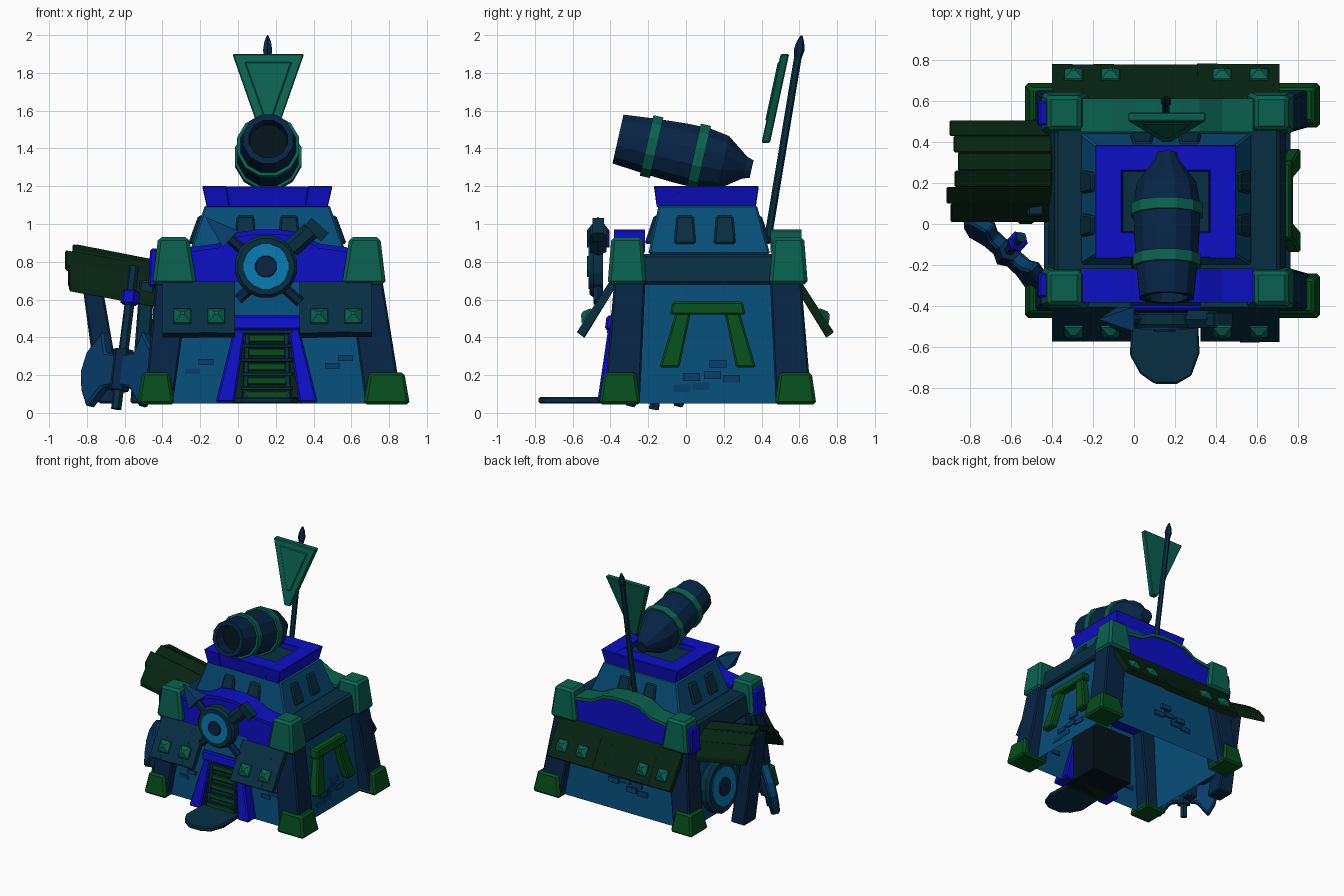
import bpy, bmesh, math, random
from mathutils import Vector, Matrix

if "Cube" in bpy.data.objects:
    bpy.data.objects.remove(bpy.data.objects["Cube"])
random.seed(4)

def mat(name, r, g, b):
    m = bpy.data.materials.new(name)
    m.diffuse_color = (r, g, b, 1)
    m.use_nodes = True
    m.node_tree.nodes["Principled BSDF"].inputs["Base Color"].default_value = m.diffuse_color
    return m
WALL = mat("wall", .002, .075, .19)
DARK = mat("dark_teal", .002, .028, .055)
NAVY = mat("navy", .002, .018, .06)
BLUE = mat("blue", .004, .005, .56)
JADE = mat("jade", .003, .12, .08)
GREEN = mat("green", .002, .075, .012)
ROOF = mat("roof", .002, .018, .006)
SKY = mat("bright_blue", .003, .2, .45)
STEEL = mat("steel", .002, .045, .14)
BLACK = mat("shadow", .001, .006, .01)

def mk(name, verts, faces, m, bevel=0):
    me = bpy.data.meshes.new(name)
    me.from_pydata([tuple(v) for v in verts], [], faces)
    bm = bmesh.new(); bm.from_mesh(me)
    bmesh.ops.recalc_face_normals(bm, faces=bm.faces)
    bm.to_mesh(me); bm.free()
    me.materials.append(m)
    ob = bpy.data.objects.new(name, me)
    bpy.context.collection.objects.link(ob)
    if bevel:
        b = ob.modifiers.new("bevel", 'BEVEL')
        b.width = bevel; b.segments = 1; b.limit_method = 'ANGLE'
    return ob

def loft(name, a, b, m, bevel=0, caps=True):
    """Solid (or open tube) between two matching point loops."""
    n = len(a)
    faces = [list(range(n)), list(range(n, 2 * n))] if caps else []
    faces += [(i, (i + 1) % n, n + (i + 1) % n, n + i) for i in range(n)]
    return mk(name, list(a) + list(b), faces, m, bevel)

def block(name, bot, top, z0, z1, m, bevel=.01, caps=True):
    """Tapered box; bot and top are (x0, x1, y0, y1)."""
    r = lambda q, z: [(q[0], q[2], z), (q[1], q[2], z), (q[1], q[3], z), (q[0], q[3], z)]
    return loft(name, r(bot, z0), r(top, z1), m, bevel, caps)

def prism(name, pts, axis, d0, d1, m, bevel=0):
    f = {'x': lambda p, d: (d, p[0], p[1]), 'y': lambda p, d: (p[0], d, p[1]), 'z': lambda p, d: (p[0], p[1], d)}[axis]
    return loft(name, [f(p, d0) for p in pts], [f(p, d1) for p in pts], m, bevel)

def lathe(name, prof, origin, direction, n, m):
    """Revolve (distance, radius) pairs round a direction."""
    q = Vector(direction).to_track_quat('Z', 'Y')
    ph = math.pi / n
    vs = [Vector(origin) + q @ Vector((r * math.cos(ph + i * math.tau / n), r * math.sin(ph + i * math.tau / n), t))
          for t, r in prof for i in range(n)]
    k = len(prof)
    faces = [(j * n + i, j * n + (i + 1) % n, (j + 1) * n + (i + 1) % n, (j + 1) * n + i)
             for j in range(k - 1) for i in range(n)]
    faces += [list(range(n)), list(range((k - 1) * n, k * n))]
    return mk(name, vs, faces, m)

def rod(name, p0, p1, r, n, m, r2=None):
    d = Vector(p1) - Vector(p0)
    return lathe(name, [(0, r), (d.length, r if r2 is None else r2)], p0, d, n, m)

CX, CY = .16, .115

# Main body (open underneath), ledge and upper tower
block("body", (-.44, .765, -.37, .60), (-.38, .70, -.31, .55), .05, .70, WALL, 0, False)
block("ledge", (-.42, .745, -.31, .58), (-.385, .71, -.28, .53), .68, .84, DARK, .015)
block("tower", (-.26, .575, -.20, .445), (-.175, .485, -.145, .375), .84, 1.10, WALL)
block("door_tunnel", (-.03, .34, -.40, -.08), (-.03, .34, -.38, -.08), .05, .46, BLACK, 0)

# Blue crown with sunken floor
for s in (-1, 1):
    block("crown_side", (CX - .005 + s * .32, CX - .005 + s * .2, -.155, .37),
          (CX - .005 + s * .345, CX - .005 + s * .215, -.17, .385), 1.09, 1.20, BLUE, .004)
    block("crown_end", (-.165, .475, CY - .005 + s * .26, CY - .005 + s * .14),
          (-.185, .5, CY - .005 + s * .275, CY - .005 + s * .15), 1.09, 1.199, BLUE, .004)
block("crown_floor", (-.07, .39, -.05, .27), (-.07, .39, -.05, .27), 1.08, 1.16, DARK, 0)

# Tower window panels
for s in (-1, 1):
    for o in (-.105, .105):
        X, Y = CX - .005, CY - .015
        block("side_window", (X + s * .34, X + s * .42, Y + o - .058, Y + o + .058),
              (X + s * .3, X + s * .365, Y + o - .045, Y + o + .045), .895, 1.045, DARK)
        block("end_window", (X + o * 1.1 - .058, X + o * 1.1 + .058, CY + s * .27, CY + s * .335),
              (X + o * 1.1 - .045, X + o * 1.1 + .045, CY + s * .23, CY + s * .285), .895, 1.045, DARK)

# Corner pillars with feet and caps
for sx in (-1, 1):
    for sy in (-1, 1):
        w = .045 * (sx > 0)
        fx = lambda a, b: (CX + .005 + sx * a, CX + .005 + sx * b)
        fy = lambda a, b: (.115 + sy * a, .115 + sy * b)
        block("corner_pillar", fx(.51, .66 + w) + fy(.36, .55), fx(.42, .60) + fy(.33, .495), .05, .70, NAVY)
        block("pillar_foot", fx(.50, .70 + w) + fy(.355, .575), fx(.53, .67 + w) + fy(.38, .55), .045, .215, GREEN, .015)
        block("pillar_cap", fx(.385, .618) + fy(.325, .53), fx(.425, .588) + fy(.345, .51), .68, .93, JADE, .018)
for y in (-.36, .48):
    block("blue_side_block", (-.475, -.40, y, y + .12), (-.465, -.40, y, y + .12), .67, .87, BLUE)

# Arched parapets front and back, each with a rim
half = [(.42, .85), (.27, .87), (.16, .93), (.06, .945)]
arch = [(CX - x, z) for x, z in half] + [(CX + x, z) for x, z in reversed(half)]
rim = arch + [(x, z + .026) for x, z in reversed(arch)]
for nm, y0, y1, rm in (("front", -.37, -.23, BLUE), ("back", .46, .60, JADE)):
    prism(nm + "_parapet", [(CX - .42, .67)] + arch + [(CX + .42, .67)], 'y', y0, y1, BLUE)
    prism(nm + "_parapet_rim", rim, 'y', y0 - .012, y1 + .012, rm)

# Plank awnings with studs
def awning(name, x0, x1, s, y, n, m):
    w = (x1 - x0) / n
    for i in range(n):
        j = random.uniform(-.003, .003)
        pts = [(y - s * .035, .67), (y, .695), (y + s * (.17 + j), .425 + j), (y + s * (.135 + j), .40 + j)]
        prism(name + "_plank", pts, 'x', x0 + i * w, x0 + (i + 1) * w, m)
awning("front_left_awning", -.40, -.015, -1, -.405, 4, DARK)
awning("front_right_awning", .325, .71, -1, -.405, 4, DARK)
awning("back_awning", -.40, .71, 1, .61, 11, ROOF)
for s, y in ((-1, -.512), (1, .717)):
    for x in (-.295, -.115, .43, .61):
        lathe("awning_stud", [(0, .068), (.02, .062), (.045, .015)], (x, y, .505), (0, s * .85, .53), 4, JADE)

# Doorway: lintel, leaning jambs, slatted door and door step
block("lintel_wall", (-.03, .34, -.40, -.3), (-.03, .34, -.37, -.3), .5, .69, WALL, 0)
block("door_header", (-.03, .34, -.43, -.3), (-.03, .34, -.42, -.3), .44, .515, BLUE)
block("door_panel", (-.02, .33, -.42, -.3), (.02, .29, -.39, -.3), .05, .45, ROOF, 0)
for s in (-1, 1):
    block("door_jamb", (.152 + s * .17, .152 + s * .27, -.47, -.32), (.152 + s * .11, .152 + s * .17, -.41, -.32), .055, .46, BLUE)
    block("door_rail", (.152 + s * .10, .152 + s * .13, -.45, -.38), (.152 + s * .09, .152 + s * .115, -.41, -.36), .055, .42, DARK, .004)
for i in range(5):
    z, y = .075 + i * .075, -.445 + i * .009
    block("door_slat", (.03, .275, y, y + .05), (.035, .27, y, y + .05), z, z + .04, GREEN, .005)
    block("door_rung", (.015, .29, y - .008, y + .04), (.015, .29, y - .008, y + .04), z + .045, z + .064, DARK, .004)
prism("door_step", [(-.01, -.42), (-.02, -.64), (.03, -.73), (.1, -.78), (.21, -.78), (.28, -.74), (.32, -.63), (.31, -.42)],
      'z', .05, .085, DARK, .008)

# Round target shields: front emblem and the one on the left wall
def shield(name, o, d, r):
    lathe(name + "_rim", [(0, r), (.05, r), (.07, r * .9)], o, d, 16, DARK)
    lathe(name + "_band", [(.06, r * .74), (.075, r * .72)], o, d, 16, SKY)
    lathe(name + "_boss", [(.07, r * .36), (.085, r * .33)], o, d, 12, NAVY)
shield("front_shield", (.148, -.44, .775), (0, -1, 0), .168)
shield("side_shield", (-.45, .25, .29), (-1, 0, .13), .21)

# Crossed weapons behind the emblem
Y = -.465
rod("spear_shaft", (-.06, Y, .94), (.33, Y, .585), .028, 6, NAVY)
rod("spear_head", (-.04, Y, .92), (-.17, Y, 1.035), .085, 4, STEEL, .003)
rod("hammer_shaft", (0, Y, .60), (.42, Y, .99), .028, 6, NAVY)
rod("hammer_head", (.28, Y, .87), (.385, Y, .965), .05, 6, DARK)
rod("hammer_tip", (.37, Y, 1.01), (.46, Y, .93), .042, 4, DARK)

# Barrel cannon on the roof, muzzle to the front
o, d = (.16, -.36, 1.45), (0, .975, -.22)
lathe("cannon", [(.12, .10), (0, .105), (0, .137), (.18, .155), (.34, .166), (.46, .168), (.57, .15), (.69, .06), (.725, .05)], o, d, 12, NAVY)
lathe("cannon_bore", [(.09, .10), (.125, .10)], o, d, 12, BLACK)
for t, r in ((.155, .17), (.41, .182)):
    lathe("cannon_band", [(t, r - .03), (t, r), (t + .055, r), (t + .055, r - .03)], o, d, 12, JADE)

# Banner pole and triangular pennant
rod("banner_pole", (.157, .43, .90), (.157, .595, 1.90), .02, 6, DARK)
lathe("banner_tip", [(-.01, .02), (.03, .028), (.075, .02), (.11, .005)], (.157, .594, 1.89), (0, .165, 1), 6, NAVY)
def pennant(name, k, out, th, m):
    pts = [(CX + x * k, 1.775 + z * k) for x, z in ((-.19, .125), (.19, .125), (.025, -.345), (-.025, -.345))]
    lean = lambda z: .40 + (z - 1.43) * .215 - out
    loft(name, [(x, lean(z), z) for x, z in pts], [(x, lean(z) + th, z) for x, z in pts], m, .006)
pennant("pennant", 1, 0, .045, JADE)
pennant("pennant_inset", .66, .006, .02, JADE)

# Right wall frame
for s in (-1, 1):
    block("frame_leg", (.75, .815, CY + s * .15, CY + s * .255), (.69, .765, CY + s * .09, CY + s * .17), .24, .53, GREEN)
block("frame_top", (.69, .778, -.085, .315), (.68, .765, -.07, .30), .52, .59, GREEN)

# Raised bricks on the walls
for x, z in ((-.24, .22), (-.17, .27), (.5, .25), (.57, .29)):
    block("front_brick", (x - .04, x + .04, -.362, -.34), (x - .04, x + .04, -.36, -.34), z - .015, z + .015, STEEL, 0)
for u, z in ((-.02, .13), (.08, .14), (.03, .19), (.14, .2), (.24, .18), (.17, .26)):
    block("right_brick", (.74, .762, u - .045, u + .045), (.73, .758, u - .045, u + .045), z - .02, z + .02, STEEL, 0)
    block("back_brick", (u - .045, u + .045, .57, .599), (u - .045, u + .045, .57, .596), z + .08, z + .12, STEEL, 0)

# Lean-to plank roof on the left with posts
ys = [(.01, -.21), (.10, -.10), (.18, -.03), (.26, 0), (.35, -.03), (.43, -.09), (.505, -.19)]
xs = (-.895, -.915, -.875, -.86, -.88, -.9)
for (ya, za), (yb, zb), xo in zip(ys, ys[1:], xs):
    end = lambda x, zr: [(x, ya, zr + za - .045), (x, yb, zr + zb - .045), (x, yb, zr + zb), (x, ya, zr + za)]
    loft("lean_to_plank", end(xo, .895), end(-.40, .805), ROOF, .006)
block("lean_to_post", (-.74, -.61, .15, .30), (-.84, -.74, .15, .30), .05, .80, NAVY)
block("lean_to_inner_post", (-.57, -.49, .0, .09), (-.52, -.44, .04, .12), .05, .70, DARK)
rod("lean_to_beam", (-.84, .23, .80), (-.42, .23, .72), .035, 4, DARK)

# Double-bladed axe leaning head-down against the left wall
u = Vector((.74, -.67, 0)).normalized()
h = Vector((.10, .10, .75)); h = (h - u * h.dot(u)).normalized()
n = h.cross(u)
M = Matrix.Translation((-.645, -.17, .02)) @ Matrix((u, n, h)).transposed().to_4x4()
parts = [lathe("axe_handle", [(0, .028), (.77, .026)], (0, 0, 0), (0, 0, 1), 6, DARK),
         lathe("axe_ring", [(.56, .035), (.57, .05), (.63, .05), (.64, .035)], (0, 0, 0), (0, 0, 1), 6, BLUE),
         lathe("axe_collar", [(.10, .055), (.32, .055)], (0, 0, 0), (0, 0, 1), 6, NAVY)]
for s in (-1, 1):
    blade = [(.02, .12), (.10, .11), (.19, .005), (.245, .1), (.265, .2), (.24, .3), (.14, .42), (.10, .30), (.02, .29)]
    parts.append(prism("axe_blade", [(s * x, z) for x, z in blade], 'y', -.035, .035, STEEL, .012))
for p in parts:
    p.matrix_world = M
